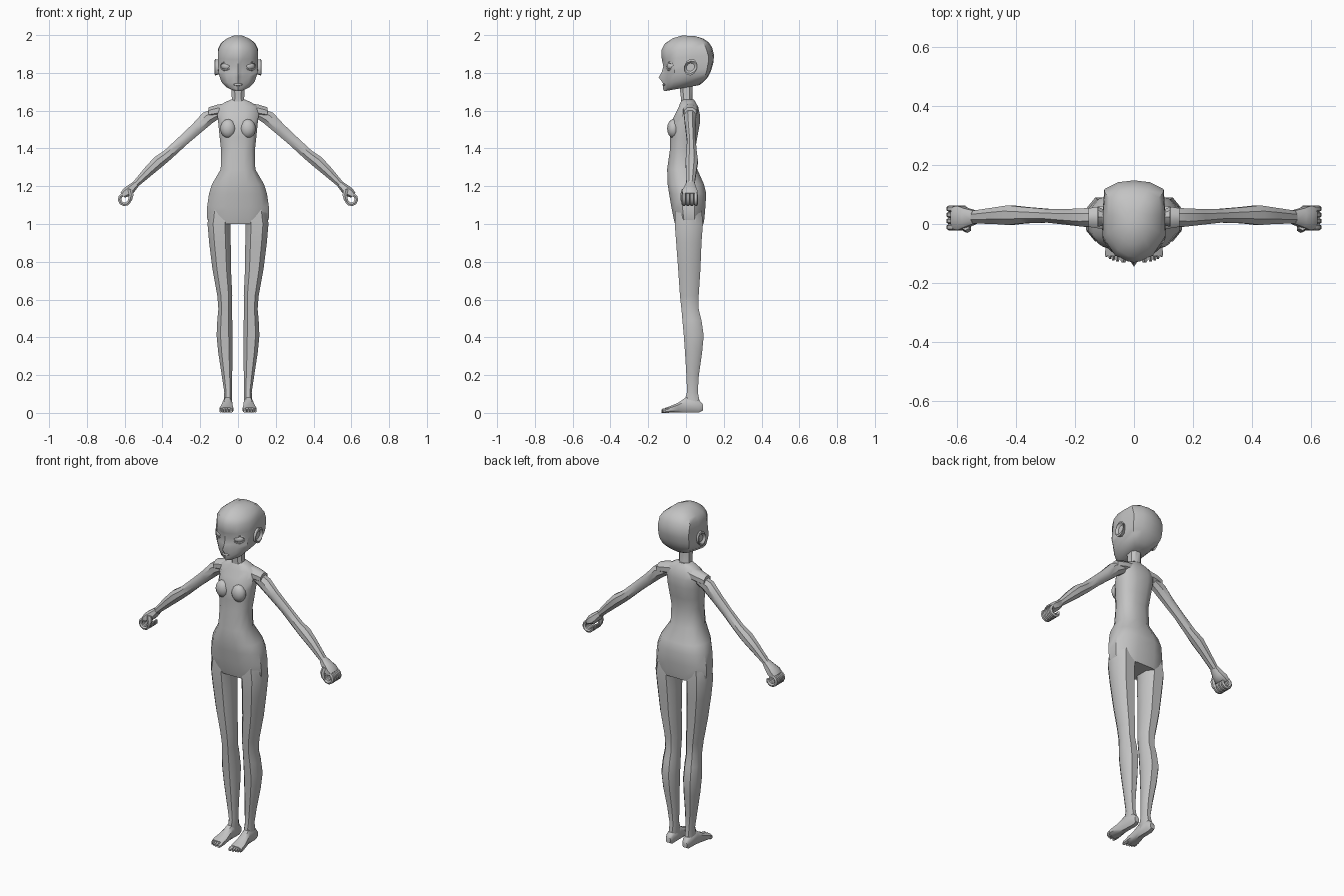
import bpy, bmesh, math
from mathutils import Vector, Matrix

mat = bpy.data.materials.new("plain grey")
mat.diffuse_color = (0.55, 0.55, 0.55, 1)


def finish(bm, name, mirror=False, angle=40):
    bmesh.ops.recalc_face_normals(bm, faces=bm.faces)
    me = bpy.data.meshes.new(name)
    bm.to_mesh(me)
    bm.free()
    me.materials.append(mat)
    ob = bpy.data.objects.new(name, me)
    bpy.context.collection.objects.link(ob)
    if mirror:
        ob.modifiers.new("mirror", 'MIRROR')
        ob.modifiers["mirror"].use_clip = False
        ob.modifiers["mirror"].use_mirror_merge = False
    bpy.ops.object.select_all(action='DESELECT')
    ob.select_set(True)
    bpy.context.view_layer.objects.active = ob
    bpy.ops.object.shade_smooth_by_angle(angle=math.radians(angle))
    return ob


def add_loft(bm, rings):
    """Skin a list of equal-length point rings and cap both ends."""
    vs = [[bm.verts.new(p) for p in r] for r in rings]
    n = len(vs[0])
    for a, b in zip(vs, vs[1:]):
        for i in range(n):
            j = (i + 1) % n
            bm.faces.new((a[i], a[j], b[j], b[i]))
    bm.faces.new(vs[0])
    bm.faces.new(vs[-1])


def loft(name, rings, mirror=False, angle=40):
    bm = bmesh.new()
    add_loft(bm, rings)
    return finish(bm, name, mirror, angle)


def oval(c, u, v, n=8, power=1.0):
    """Ring around c spanned by half-axes u and v; power < 1 makes it boxier."""
    c, u, v = Vector(c), Vector(u), Vector(v)
    pts = []
    for i in range(n):
        t = 2 * math.pi * (i + 0.5) / n
        s = [math.copysign(abs(f) ** power, f) for f in (math.cos(t), math.sin(t))]
        pts.append(c + u * s[0] + v * s[1])
    return pts


def level(z, x0, x1, y0, y1, n=8, power=0.75):
    return oval(((x0 + x1) / 2, (y0 + y1) / 2, z), ((x1 - x0) / 2, 0, 0),
                (0, (y1 - y0) / 2, 0), n, power)


def ball(name, c, r, mirror=False, turn=0, seg=12):
    bm = bmesh.new()
    m = Matrix.Translation(c) @ Matrix.Rotation(turn, 4, 'Z') @ Matrix.Diagonal((*r, 1))
    bmesh.ops.create_uvsphere(bm, u_segments=seg, v_segments=seg // 2 + 2, radius=1, matrix=m)
    return finish(bm, name, mirror)


# torso: height, half width, front, back
torso = [(1.0, .155, -.06, .095), (1.03, .168, -.068, .10), (1.09, .168, -.08, .105),
         (1.16, .158, -.092, .11), (1.21, .142, -.10, .098), (1.29, .094, -.102, .062),
         (1.40, .093, -.086, .052), (1.46, .10, -.086, .062), (1.53, .107, -.085, .075),
         (1.58, .112, -.06, .075), (1.62, .11, -.04, .066), (1.645, .07, -.03, .052),
         (1.66, .036, -.022, .042)]
loft("torso", [level(z, -w, w, f, b, 12, .8) for z, w, f, b in torso])
ball("chest_form", (.052, -.066, 1.505), (.042, .034, .05), True)

# shoulders and neck
loft("shoulder", [oval((x, .022, z), (0, r, 0), (0, 0, h)) for x, z, r, h in
                  [(.05, 1.61, .04, .035), (.11, 1.60, .042, .034), (.155, 1.59, .034, .03)]], True)
loft("neck", [level(z, -w, w, f, b) for z, w, f, b in
              [(1.62, .046, -.03, .045), (1.66, .035, -.028, .036), (1.76, .036, -.04, .036)]])

# legs: height, inner, outer, front, back
leg = [(1.10, .02, .155, -.06, .085), (1.0, .036, .165, -.064, .094), (.90, .035, .156, -.056, .086),
       (.76, .034, .138, -.045, .08), (.62, .028, .112, -.035, .07), (.55, .03, .106, -.027, .07),
       (.49, .028, .112, -.022, .085), (.41, .026, .116, -.015, .097), (.32, .027, .107, -.008, .088),
       (.20, .029, .088, 0, .07), (.11, .03, .074, .004, .064), (.06, .03, .075, -.012, .075),
       (.02, .03, .077, -.012, .08)]
loft("leg", [level(*r) for r in leg], True)

# feet: y, inner, outer, bottom, top
foot = [(.09, .038, .07, .012, .045), (.07, .03, .077, 0, .07), (.0, .03, .08, 0, .085),
        (-.04, .027, .09, 0, .056), (-.08, .023, .099, 0, .038), (-.108, .026, .097, 0, .028)]
loft("foot", [oval(((a + b) / 2, y, (c + d) / 2), ((b - a) / 2, 0, 0), (0, 0, (d - c) / 2), 8, .7)
              for y, a, b, c, d in foot], True)
for i, (x, w, tip) in enumerate([(.036, .012, -.13), (.056, .008, -.128), (.070, .007, -.124),
                                 (.082, .006, -.118), (.093, .006, -.112)]):
    loft("toe_%d" % (i + 1), [oval((x, y, h), (w * k, 0, 0), (0, 0, h * .95), 6) for y, h, k in
                              [(-.09, .014, 1), (tip + .008, .012, 1), (tip, .008, .6)]], True)

# arms: x, y, z, half thickness across the arm, half depth
slope = Vector((.7, 0, .72))
arm = [(.115, .024, 1.585, .034, .034), (.16, .022, 1.562, .04, .034), (.22, .024, 1.505, .034, .029),
       (.29, .028, 1.442, .031, .025), (.37, .03, 1.368, .031, .03), (.42, .03, 1.33, .035, .036),
       (.47, .028, 1.283, .030, .03), (.55, .023, 1.203, .018, .023)]
loft("arm", [oval((x, y, z), slope * a, (0, b, 0)) for x, y, z, a, b in arm], True)

# hands: palm, curled fingers and thumb
palm = [(.54, .023, 1.212, .019, .024), (.568, .021, 1.185, .026, .034),
        (.588, .02, 1.168, .028, .043), (.61, .02, 1.152, .018, .04)]
loft("palm", [oval((x, y, z), slope * a, (0, b, 0), 8, .7) for x, y, z, a, b in palm], True)
for i in range(4):
    rings = []
    for k in range(8):
        t = math.radians(65 - 36 * k)
        d = Vector((math.cos(t), 0, math.sin(t)))
        r = .011 if k < 7 else .007
        rings.append(oval(Vector((.6, -.011 + .021 * i, 1.131)) + d * .027, d * r, (0, .0115, 0), 6))
    loft("finger_%d" % (i + 1), rings, True)
loft("thumb", [oval(c, (r, 0, 0), (0, r, 0), 6) for c, r in
               [((.572, -.008, 1.185), .014), ((.565, -.016, 1.155), .014),
                ((.572, -.016, 1.125), .012), ((.585, -.012, 1.108), .007)]], True)

# head: front height, back height, width, ridge, face, side front, side back, rear
head = [(1.703, 1.735, .034, -.115, -.108, -.075, .05, .07),
        (1.715, 1.75, .062, -.123, -.112, -.068, .075, .09),
        (1.745, 1.775, .088, -.122, -.112, -.062, .095, .114),
        (1.777, 1.805, .099, -.145, -.112, -.06, .108, .13),
        (1.80, 1.825, .104, -.130, -.110, -.06, .112, .137),
        (1.835, 1.86, .105, -.120, -.106, -.058, .118, .146),
        (1.87, 1.895, .106, -.128, -.122, -.05, .118, .148),
        (1.92, 1.935, .104, -.131, -.126, -.045, .105, .138),
        (1.955, 1.962, .088, -.112, -.108, -.03, .09, .12),
        (1.983, 1.982, .058, -.07, -.066, -.01, .07, .09),
        (1.998, 1.994, .024, -.02, -.02, 0, .035, .05)]
rings = []
for zf, zb, w, ridge, face, sf, sb, rear in head:
    half = [(w * .22, face), (w * .62, face * .75 + sf * .25), (w, sf), (w * 1.01, (sf + sb) / 2),
            (w * .95, sb), (w * .5, sb * .2 + rear * .8)]
    outline = [(0, ridge)] + half + [(0, rear)] + [(-x, y) for x, y in reversed(half)]
    rings.append([(x, y, zf + (zb - zf) * (y - ridge) / (rear - ridge)) for x, y in outline])
loft("head", rings, angle=45)

# eyes with lids, and lips
turn = math.radians(28)
ball("eyeball", (.064, -.083, 1.835), (.027, .016, .019), True, turn, 16)
spin = Matrix.Rotation(turn, 3, 'Z')
bm = bmesh.new()
grid = []
for i in range(14):
    t = 2 * math.pi * i / 14
    out = Vector((math.cos(t), 0, math.sin(t)))
    mid = Vector((.032 * out.x, -.007 + .010 * abs(out.x) ** 2, .021 * out.z))
    grid.append([bm.verts.new(Vector((.065, -.086, 1.835)) + spin @ (mid + o)) for o in
                 (out * .005, Vector((0, -.004, 0)), out * -.004, Vector((0, .008, 0)))])
for i in range(14):
    a, b = grid[i], grid[(i + 1) % 14]
    for j in range(4):
        k = (j + 1) % 4
        bm.faces.new((a[j], a[k], b[k], b[j]))
finish(bm, "eyelid", True)
ball("lips", (0, -.116, 1.738), (.024, .009, .007))

# ears with a sunken middle
ear = [(.09, .028, .035, 1), (.108, .03, .04, 1), (.122, .036, .044, 1), (.124, .034, .036, .9),
       (.112, .022, .024, .9)]
loft("ear", [oval((x, .02 + (x - .09) * .15, 1.83), (0, a, b * .15), (0, 0, b * k), 10)
             for x, a, b, k in ear], True, 35)
